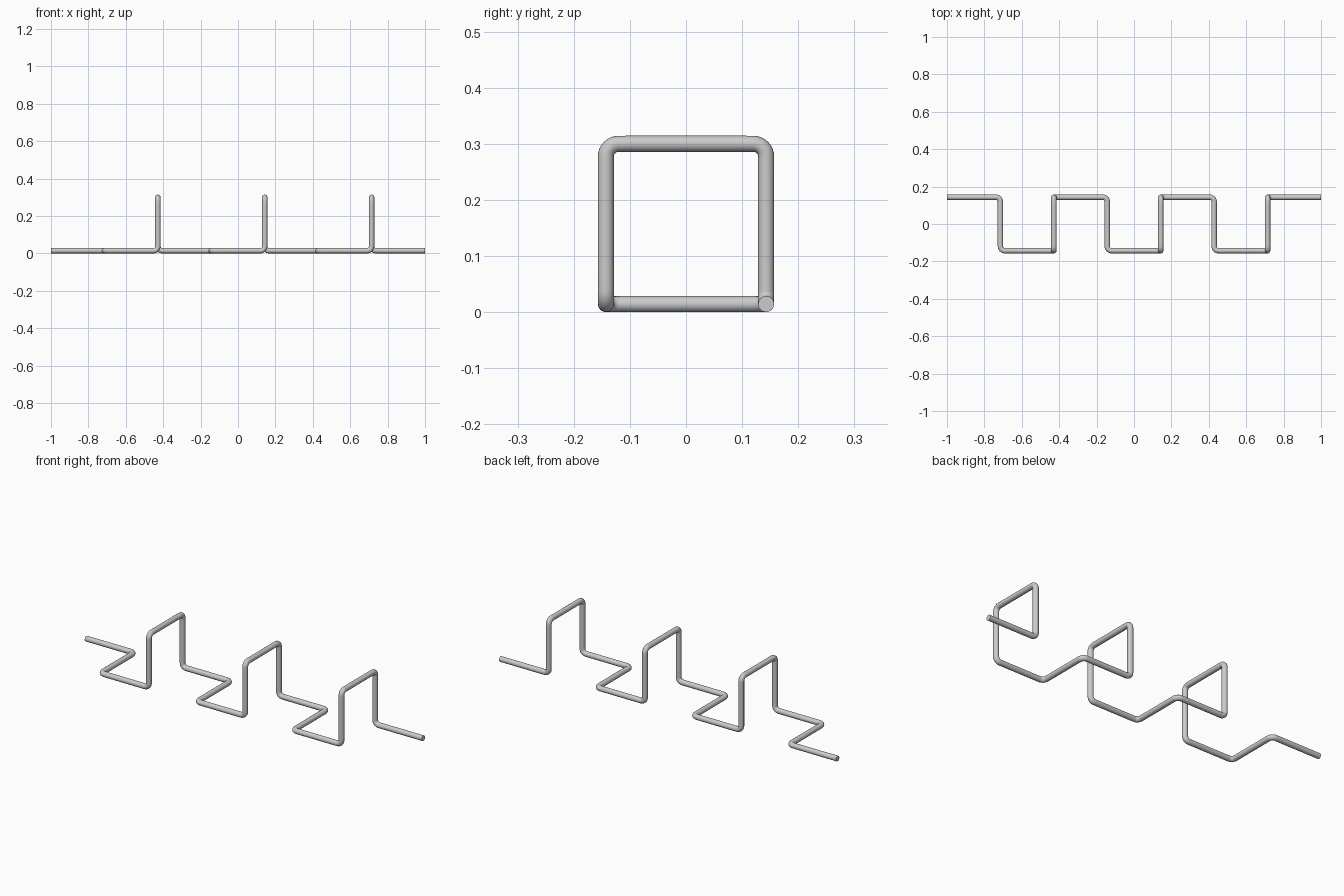
import bpy
from mathutils import Vector

if "Cube" in bpy.data.objects:
    bpy.data.objects.remove(bpy.data.objects["Cube"])

STEP = 2 / 7          # length of each straight run
R = STEP / 20         # wire radius
BEND = 0.023          # centre-line radius of each bend
KAPPA = 0.5523        # bezier handle factor for a quarter circle

# Corner path: each of three repeats has a flat jog, then an upright arch
pos = Vector((-1, STEP / 2, R))
corners = [pos.copy()]
unit = [(1, 0, 0), (0, -1, 0), (1, 0, 0), (0, 0, 1), (0, 1, 0), (0, 0, -1)]
for d in unit * 3 + [(1, 0, 0)]:
    pos = pos + Vector(d) * STEP
    corners.append(pos.copy())

# Bezier knots: (position, left handle, right handle), two for each bend
knots = [(corners[0], corners[0], corners[0].lerp(corners[1], 0.3))]
for a, b, c in zip(corners, corners[1:], corners[2:]):
    u, v = (a - b).normalized(), (c - b).normalized()
    p, q = b + u * BEND, b + v * BEND
    k = BEND * KAPPA
    knots.append((p, p + u * 0.05, p - u * k))
    knots.append((q, q - v * k, q + v * 0.05))
knots.append((corners[-1], corners[-1].lerp(corners[-2], 0.3), corners[-1]))

# Round wire swept along the path with flat closed ends
curve = bpy.data.curves.new("bent_wire", 'CURVE')
curve.dimensions = '3D'
curve.resolution_u = 8
curve.bevel_depth = R
curve.bevel_resolution = 6
curve.use_fill_caps = True
spline = curve.splines.new('BEZIER')
spline.bezier_points.add(len(knots) - 1)
for bp, (co, left, right) in zip(spline.bezier_points, knots):
    bp.handle_left_type = bp.handle_right_type = 'FREE'
    bp.co, bp.handle_left, bp.handle_right = co, left, right

wire = bpy.data.objects.new("bent_wire", curve)
bpy.context.collection.objects.link(wire)
bpy.context.view_layer.objects.active = wire
wire.select_set(True)
bpy.ops.object.convert(target='MESH')
bpy.ops.object.shade_smooth_by_angle(angle=0.7)
